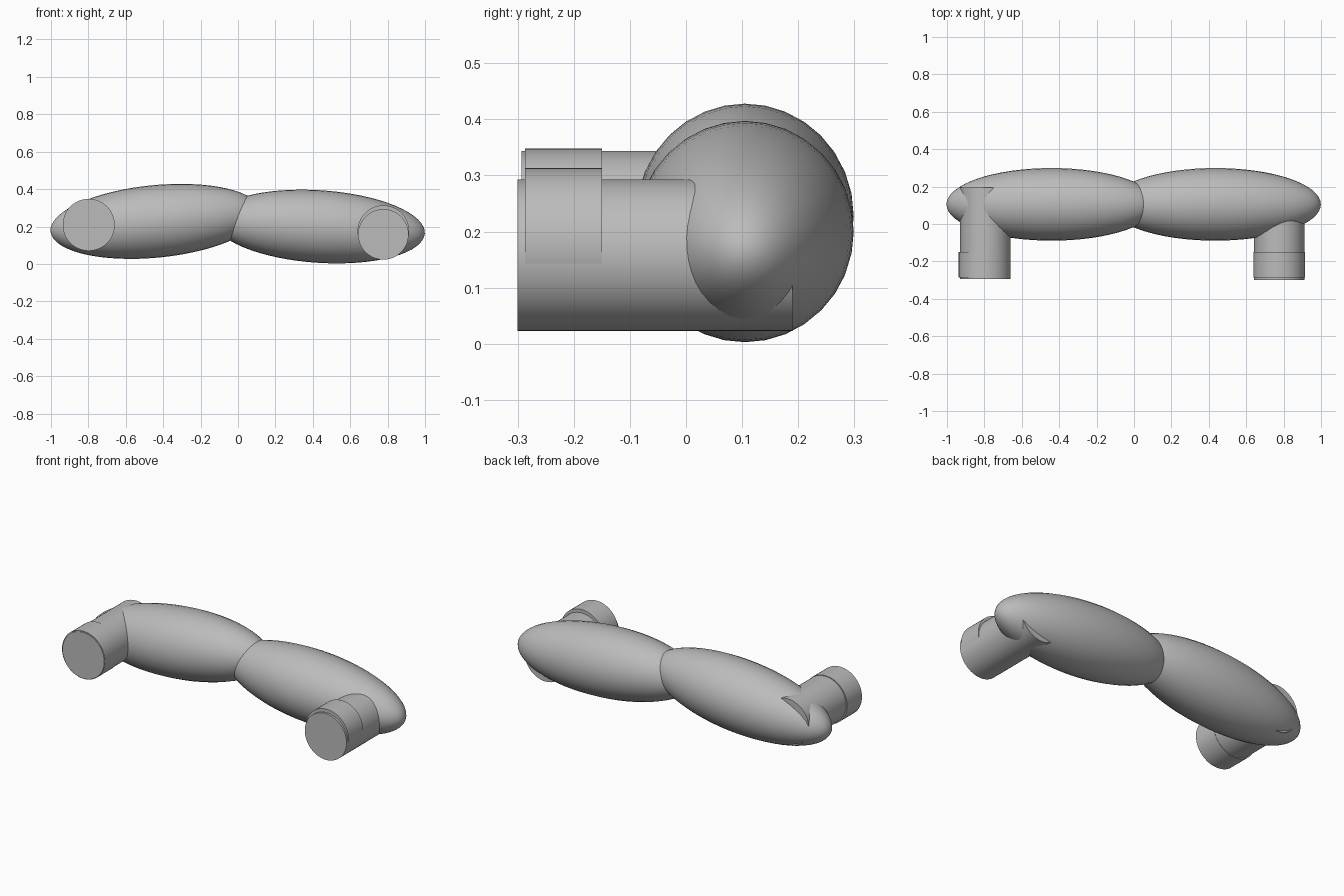
import bpy
import math

cube = bpy.data.objects.get("Cube")
if cube:
    bpy.data.objects.remove(cube, do_unlink=True)

grey = bpy.data.materials.new("plain_grey")
grey.use_nodes = True
colour = (0.5, 0.5, 0.5, 1)
grey.diffuse_color = colour
grey.node_tree.nodes["Principled BSDF"].inputs["Base Color"].default_value = colour


def finish(name):
    obj = bpy.context.object
    obj.name = name
    obj.data.materials.append(grey)
    bpy.ops.object.transform_apply(location=False, rotation=False, scale=True)
    bpy.ops.object.shade_smooth_by_angle(angle=math.radians(40))


def grip(name, x, z, tilt):
    # Long ellipsoid with its poles along x, pitched about y
    bpy.ops.mesh.primitive_uv_sphere_add(
        segments=32, ring_count=32, radius=1, location=(x, 0.105, z),
        rotation=(0, math.radians(90 + tilt), 0))
    bpy.context.object.scale = (0.194, 0.194, 0.565)
    finish(name)


def peg(name, x, z, radius, front, back):
    # Capped cylinder along y
    bpy.ops.mesh.primitive_cylinder_add(
        vertices=64, radius=radius, depth=back - front,
        location=(x, (front + back) / 2, z), rotation=(math.pi / 2, 0, 0))
    finish(name)


# Two halves of the handle, meeting in the middle
grip("right_grip", -0.44, 0.2275, -5.5)
grip("left_grip", 0.435, 0.2, 3.8)

# Mounting pegs, each with a slightly wider collar at the front
peg("right_peg", -0.795, 0.209, 0.135, -0.293, 0.195)
peg("right_collar", -0.798, 0.209, 0.139, -0.287, -0.15)
peg("left_peg", 0.777, 0.158, 0.135, -0.3, 0.19)
peg("left_collar", 0.777, 0.175, 0.138, -0.287, -0.15)
